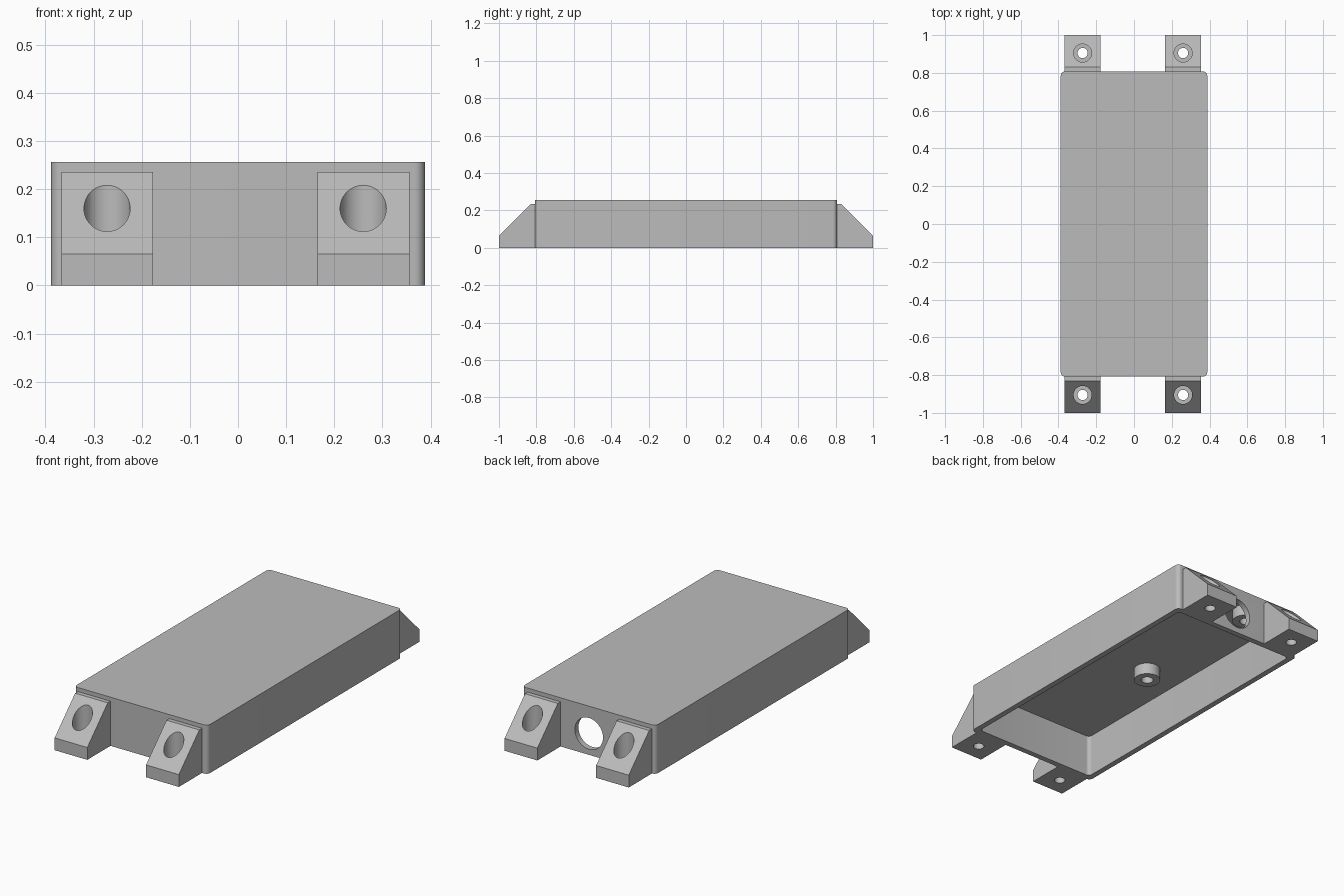
import bpy
import bmesh
from math import radians, cos, sin, pi

cube = bpy.data.objects.get("Cube")
if cube:
    bpy.data.objects.remove(cube, do_unlink=True)

# Single plain grey material
grey = bpy.data.materials.new("plain_grey")
grey.use_nodes = True
colour = (0.5, 0.5, 0.5, 1)
grey.diffuse_color = colour
grey.node_tree.nodes["Principled BSDF"].inputs["Base Color"].default_value = colour


def extrude(name, points, offset):
    """Solid made by sweeping a closed outline along an offset."""
    bm = bmesh.new()
    face = bm.faces.new([bm.verts.new(p) for p in points])
    swept = bmesh.ops.extrude_face_region(bm, geom=[face])["geom"]
    verts = [v for v in swept if isinstance(v, bmesh.types.BMVert)]
    bmesh.ops.translate(bm, verts=verts, vec=offset)
    bmesh.ops.recalc_face_normals(bm, faces=bm.faces)
    mesh = bpy.data.meshes.new(name)
    bm.to_mesh(mesh)
    bm.free()
    mesh.materials.append(grey)
    obj = bpy.data.objects.new(name, mesh)
    bpy.context.collection.objects.link(obj)
    return obj


def rounded_box(name, half_x, half_y, radius, z0, z1, steps=8):
    points = []
    for i, (sx, sy) in enumerate([(1, 1), (-1, 1), (-1, -1), (1, -1)]):
        for k in range(steps + 1):
            a = (i + k / steps) * pi / 2
            points.append((sx * (half_x - radius) + radius * cos(a),
                           sy * (half_y - radius) + radius * sin(a), z0))
    return extrude(name, points, (0, 0, z1 - z0))


def cylinder(name, x, y, radius, z0, z1, sides=48):
    ring = [2 * pi * k / sides for k in range(sides)]
    return extrude(name, [(x + radius * cos(a), y + radius * sin(a), z0) for a in ring],
                   (0, 0, z1 - z0))


def cut(target, cutter):
    mod = target.modifiers.new("cut", "BOOLEAN")
    mod.operation = "DIFFERENCE"
    mod.solver = "EXACT"
    mod.object = cutter
    bpy.context.view_layer.objects.active = target
    bpy.ops.object.modifier_apply(modifier=mod.name)
    bpy.data.objects.remove(cutter, do_unlink=True)


HALF_X, HALF_Y, HEIGHT = 0.388, 0.807, 0.256
WALL, CEILING = 0.03, 0.226
parts = []

# Open-bottomed cover with a cable hole in the back wall
cover = rounded_box("cover", HALF_X, HALF_Y, 0.022, 0, HEIGHT)
cut(cover, rounded_box("cavity", HALF_X - WALL, HALF_Y - WALL, 0.02, -0.1, CEILING))
ring = [2 * pi * k / 64 for k in range(64)]
cut(cover, extrude("cable_hole", [(0.082 * cos(a), 0.7, 0.112 + 0.082 * sin(a)) for a in ring],
                   (0, 0.2, 0)))
parts.append(cover)

# Sloped mounting lugs with counterbored screw holes
for end, sy in (("front", -1), ("back", 1)):
    for side, x0, x1, hole_x in (("right", -0.367, -0.177, -0.272),
                                 ("left", 0.165, 0.356, 0.26)):
        profile = [(HALF_Y, 0), (1, 0), (1, 0.065), (0.83, 0.235), (HALF_Y, 0.235)]
        lug = extrude(f"{end}_{side}_lug", [(x0, sy * y, z) for y, z in profile],
                      (x1 - x0, 0, 0))
        cut(lug, cylinder("screw_hole", hole_x, sy * 0.905, 0.027, -0.1, 0.3))
        cut(lug, cylinder("counterbore", hole_x, sy * 0.905, 0.048, 0.062, 0.3))
        parts.append(lug)

# Hollow screw bosses hanging from the ceiling
for side, x in (("right", -0.145), ("left", 0.24)):
    for place, y in (("middle", -0.07), ("back", 0.7)):
        boss = cylinder(f"{place}_{side}_boss", x, y, 0.066, 0.165, CEILING)
        cut(boss, cylinder("pilot_hole", x, y, 0.03, 0.1, 0.3))
        parts.append(boss)

# Smooth the round walls and keep the edges sharp
bpy.ops.object.select_all(action="DESELECT")
for part in parts:
    part.select_set(True)
bpy.context.view_layer.objects.active = cover
bpy.ops.object.shade_smooth_by_angle(angle=radians(30))
